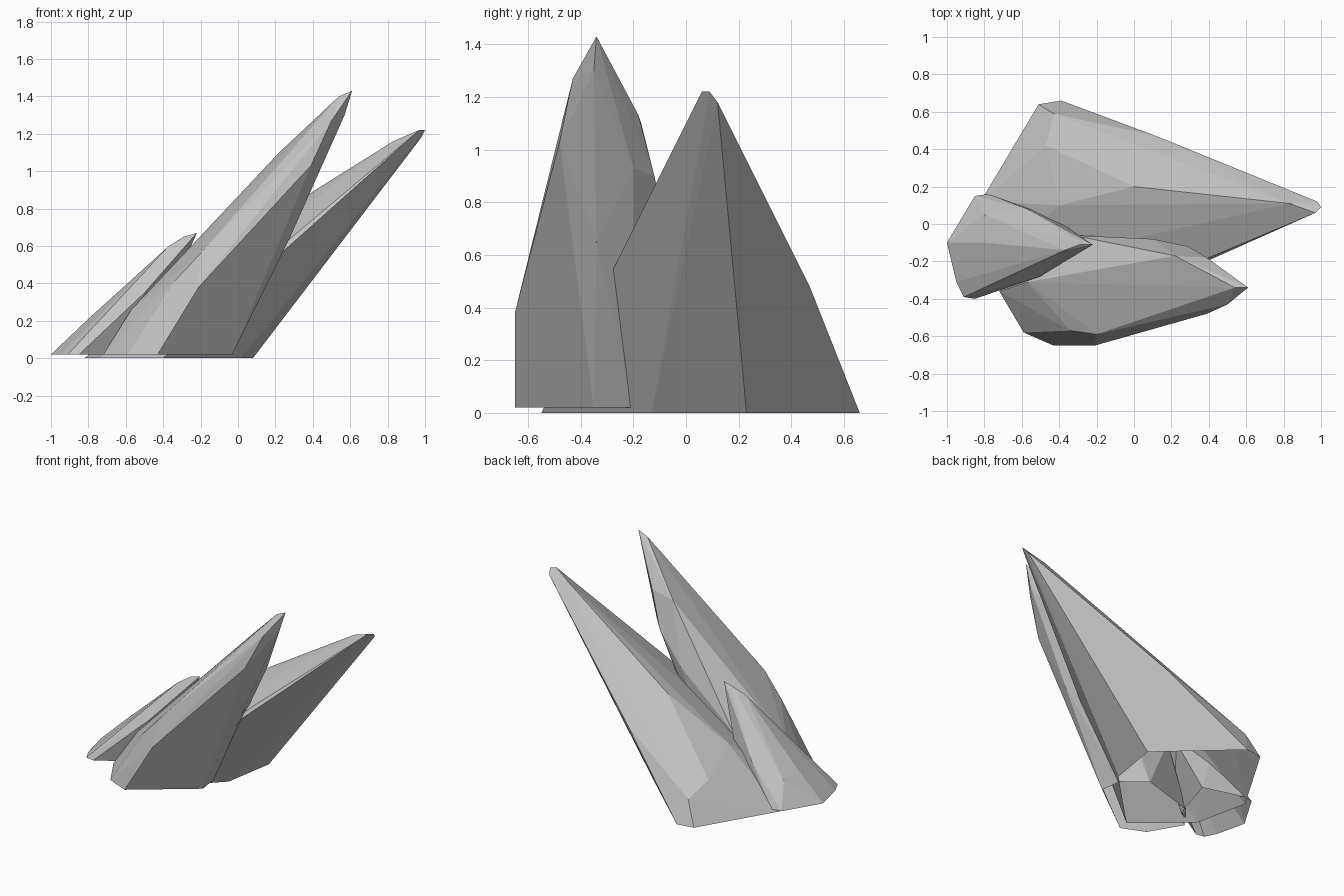
import bpy
import bmesh
from mathutils import Vector

default_cube = bpy.data.objects.get("Cube")
if default_cube:
    bpy.data.objects.remove(default_cube, do_unlink=True)


def make_material(name, colour):
    material = bpy.data.materials.new(name)
    material.use_nodes = True
    material.diffuse_color = colour
    shader = material.node_tree.nodes["Principled BSDF"]
    shader.inputs["Base Color"].default_value = colour
    shader.inputs["Roughness"].default_value = 0.9
    return material


stone = make_material("stone grey", (0.55, 0.55, 0.55, 1))


def make_shard(name, ground, foot, shoulders, tip):
    """Wrap a faceted convex shard around an open foot, shoulder corners and a tip.
    Corners are in hundredths of a unit."""
    corners = [(x, y, ground) for x, y in foot] + shoulders + tip
    mesh = bpy.data.meshes.new(name)
    bm = bmesh.new()
    for corner in corners:
        bm.verts.new(Vector(corner) / 100)
    bmesh.ops.convex_hull(bm, input=bm.verts[:])
    # drop corners that ended up inside the hull
    unused = [v for v in bm.verts if not v.link_faces]
    bmesh.ops.delete(bm, geom=unused, context="VERTS")
    # merge nearly coplanar triangles into clean facets
    bmesh.ops.dissolve_limit(bm, angle_limit=0.02, verts=bm.verts[:], edges=bm.edges[:])
    bmesh.ops.recalc_face_normals(bm, faces=bm.faces[:])
    # leave the foot open
    underside = [f for f in bm.faces if f.normal.z < -0.99]
    bmesh.ops.delete(bm, geom=underside, context="FACES")
    for face in bm.faces:
        face.smooth = False
    bm.to_mesh(mesh)
    bm.free()
    mesh.materials.append(stone)
    shard = bpy.data.objects.new(name, mesh)
    bpy.context.collection.objects.link(shard)


# Broad shard at the back, leaning furthest
make_shard(
    "back_shard", 0,
    foot=[(-51, 64), (-39, 66), (8, 23), (2, -13), (-40, -55), (-74, -25), (-82, 12)],
    shoulders=[(-43, 59, 16), (-47, 42, 24), (-40, 10, 36), (0, 20, 64), (12, 47, 48),
               (28, -23, 64), (70, -3, 100)],
    tip=[(83, 11, 116), (98, 12, 118), (97, 6, 122), (100, 9, 122)],
)

# Tall shard at the front
make_shard(
    "front_shard", 2,
    foot=[(-43, -65), (-59, -58), (-72, -36), (-60, -20), (-20, -8), (-5, -20), (-3, -35)],
    shoulders=[(-21, -65, 38), (-20, -59, 56), (-34, -57, 41), (-57, -31, 26), (-33, -6, 35),
               (10, -8, 70), (29, -12, 90), (22, -17, 110), (39, -48, 103), (28, -34, 65)],
    tip=[(37, -20, 93), (39, -18, 113), (50, -43, 127), (57, -35, 130), (54, -34, 140), (61, -34, 143)],
)

# Small shard at the side
make_shard(
    "small_shard", 2,
    foot=[(-100, -10), (-95, -31), (-91, -39), (-85, -40), (-60, -25), (-50, 8), (-78, 16), (-85, 15)],
    shoulders=[(-80, 5, 18), (-79, -10, 22), (-57, 8, 27), (-50, -28, 35)],
    tip=[(-33, -7, 58), (-37, -14, 60), (-29, -11, 65), (-22, -11, 67)],
)
